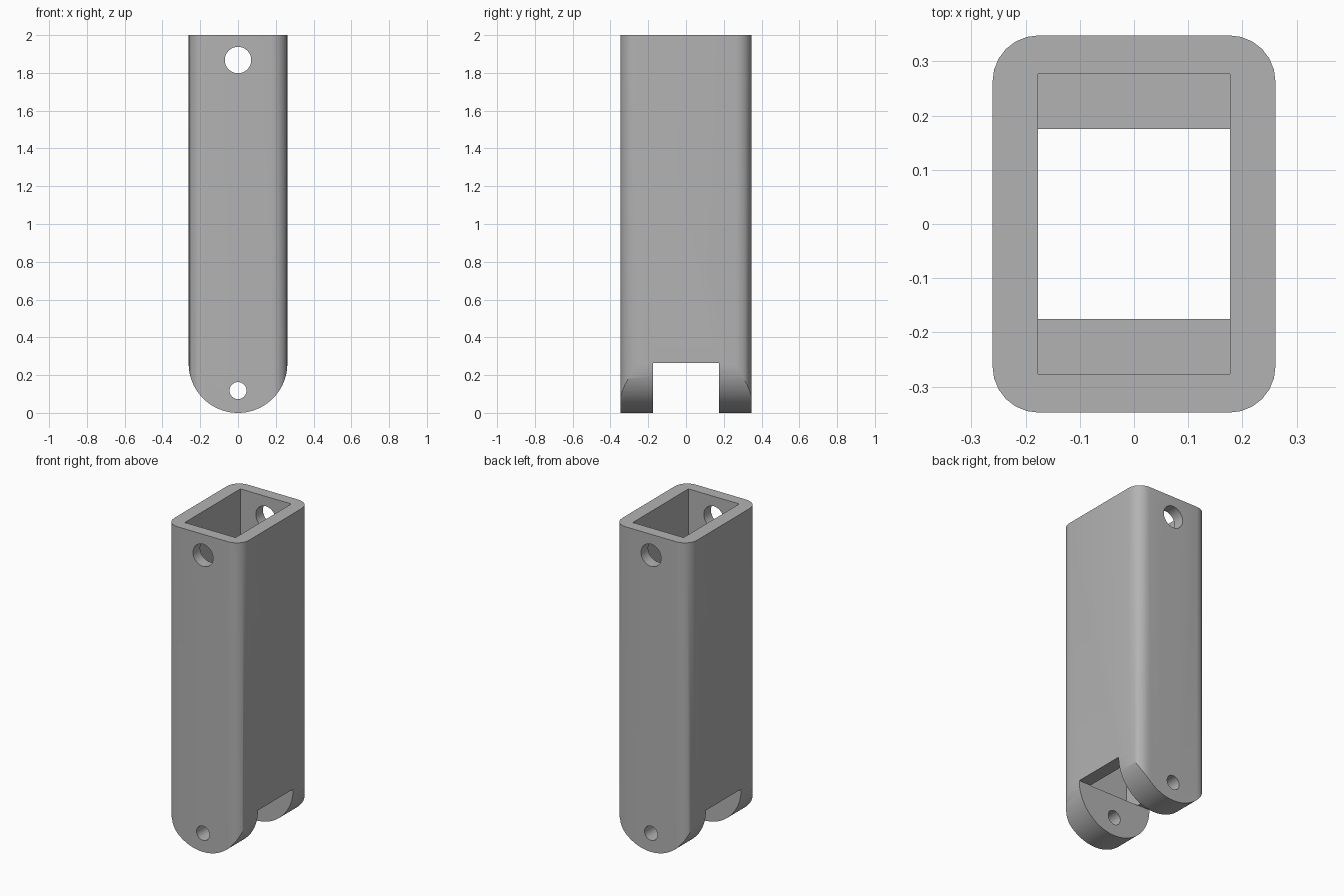
import bpy
import bmesh
import math
from mathutils import Matrix, Vector

cube = bpy.data.objects.get("Cube")
if cube:
    bpy.data.objects.remove(cube, do_unlink=True)

# Overall sizes
HALF_W, HALF_D, TOP = 0.261, 0.348, 2.0
CORNER = 0.085
CAV_W, CAV_D = 0.177, 0.277
SLOT_D = 0.175

grey = bpy.data.materials.new("plain_grey")
grey.use_nodes = True
colour = (0.45, 0.45, 0.45, 1)
grey.diffuse_color = colour
grey.node_tree.nodes["Principled BSDF"].inputs["Base Color"].default_value = colour


def prism(name, points, direction):
    """Extrude a closed outline along a direction."""
    bm = bmesh.new()
    face = bm.faces.new([bm.verts.new(p) for p in points])
    ext = bmesh.ops.extrude_face_region(bm, geom=[face])
    verts = [g for g in ext["geom"] if isinstance(g, bmesh.types.BMVert)]
    bmesh.ops.translate(bm, verts=verts, vec=Vector(direction))
    bmesh.ops.recalc_face_normals(bm, faces=bm.faces)
    return finish(name, bm)


def box(name, size, centre):
    bm = bmesh.new()
    mat = Matrix.Translation(centre) @ Matrix.Diagonal((*size, 1))
    bmesh.ops.create_cube(bm, size=1, matrix=mat)
    return finish(name, bm)


def finish(name, bm):
    mesh = bpy.data.meshes.new(name)
    bm.to_mesh(mesh)
    bm.free()
    mesh.materials.append(grey)
    obj = bpy.data.objects.new(name, mesh)
    bpy.context.collection.objects.link(obj)
    return obj


def arc(cx, cy, r, start, end, steps):
    angles = [math.radians(start + (end - start) * i / steps) for i in range(steps + 1)]
    return [(cx + r * math.cos(a), cy + r * math.sin(a)) for a in angles]


def cut(target, cutter, operation="DIFFERENCE"):
    """Apply a boolean and throw the cutter away."""
    cutter.hide_render = True
    mod = target.modifiers.new("cut", "BOOLEAN")
    mod.object, mod.operation, mod.solver = cutter, operation, "EXACT"
    bpy.context.view_layer.objects.active = target
    bpy.ops.object.modifier_apply(modifier=mod.name)
    bpy.data.objects.remove(cutter, do_unlink=True)


# Tube body with rounded vertical corners
outline = []
for i, (sx, sy) in enumerate([(1, 1), (-1, 1), (-1, -1), (1, -1)]):
    outline += arc(sx * (HALF_W - CORNER), sy * (HALF_D - CORNER), CORNER, i * 90, i * 90 + 90, 6)
body = prism("clevis_tube", [(x, y, 0) for x, y in outline], (0, 0, TOP))

# Half-round lower end, as seen from the front
rounded = arc(0, HALF_W, HALF_W, 180, 360, 48)
rounded = [(x * 1.0005, z) for x, z in rounded] + [(HALF_W + 0.01, TOP + 0.1), (-HALF_W - 0.01, TOP + 0.1)]
cut(body, prism("end_rounding", [(x, -1, z) for x, z in rounded], (0, 2, 0)), "INTERSECT")

# Square cavity stopping at the lug tops, and the slot between the lugs
cut(body, box("cavity", (2 * CAV_W, 2 * CAV_D, TOP), (0, 0, HALF_W + 0.002 + TOP / 2)))
cut(body, box("slot", (1, 2 * SLOT_D, 1), (0, 0, HALF_W + 0.004 - 0.5)))

# Pin holes through front and back
for name, z, r in [("top_hole", 1.868, 0.07), ("lug_hole", 0.118, 0.045)]:
    ring = arc(0, z, r, 0, 360, 32)[:-1]
    cut(body, prism(name, [(x, -1, h) for x, h in ring], (0, 2, 0)))

# Smooth rounded surfaces, sharp edges kept
bpy.ops.object.select_all(action="DESELECT")
body.select_set(True)
bpy.context.view_layer.objects.active = body
bpy.ops.object.shade_smooth_by_angle(angle=math.radians(30))
